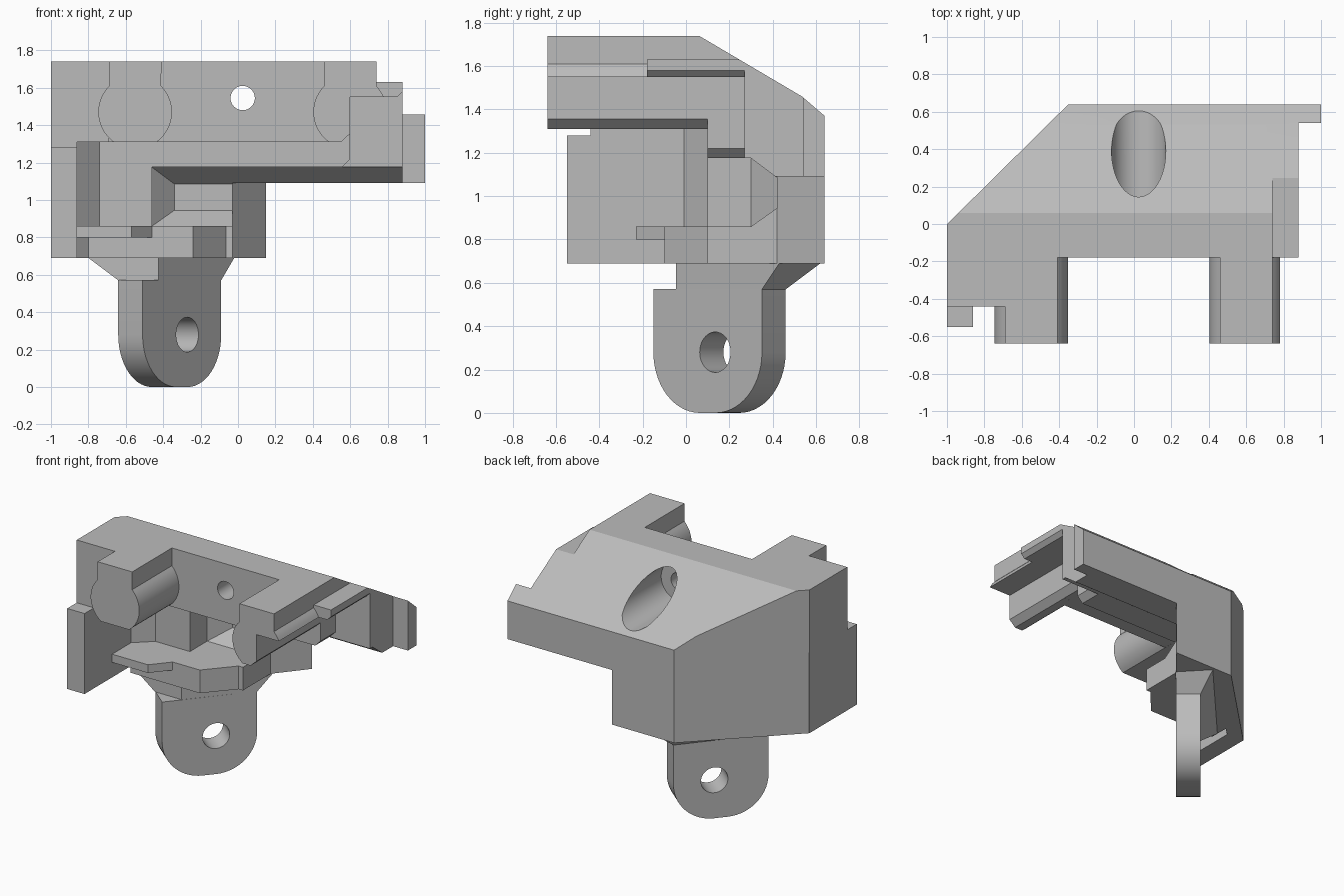
import bpy, bmesh
from math import sin, cos, radians, pi
from mathutils import Matrix, Vector

cube = bpy.data.objects.get("Cube")
if cube:
    bpy.data.objects.remove(cube, do_unlink=True)

grey = bpy.data.materials.new("plain_grey")
grey.use_nodes = True
grey.diffuse_color = (0.5, 0.5, 0.5, 1)
grey.node_tree.nodes["Principled BSDF"].inputs["Base Color"].default_value = (0.5, 0.5, 0.5, 1)


def loft(name, rings):
    """Closed solid through matching rings of 3D points."""
    bm = bmesh.new()
    rows = [[bm.verts.new(p) for p in ring] for ring in rings]
    n = len(rows[0])
    for a, b in zip(rows, rows[1:]):
        for i in range(n):
            j = (i + 1) % n
            bm.faces.new((a[i], a[j], b[j], b[i]))
    bm.faces.new(rows[0])
    bm.faces.new(rows[-1])
    bmesh.ops.recalc_face_normals(bm, faces=bm.faces)
    mesh = bpy.data.meshes.new(name)
    bm.to_mesh(mesh)
    bm.free()
    mesh.materials.append(grey)
    obj = bpy.data.objects.new(name, mesh)
    bpy.context.collection.objects.link(obj)
    return obj


def prism(name, axis, pts, lo, hi):
    """Extrude a 2D outline along the given axis."""
    place = {"x": lambda a, b, t: (t, a, b),
             "y": lambda a, b, t: (a, t, b),
             "z": lambda a, b, t: (a, b, t)}[axis]
    return loft(name, [[place(a, b, t) for a, b in pts] for t in (lo, hi)])


def box(name, x0, x1, y0, y1, z0, z1):
    return prism(name, "z", [(x0, y0), (x1, y0), (x1, y1), (x0, y1)], z0, z1)


def arc(cx, cz, r, a0, a1, n):
    return [(cx + r * cos(radians(a0 + (a1 - a0) * i / n)),
             cz + r * sin(radians(a0 + (a1 - a0) * i / n))) for i in range(n + 1)]


def rod(cx, cz, r, y0, y1):
    return prism("rod", "y", arc(cx, cz, r, 0, 352.5, 47), y0, y1)


def combine(target, other, operation):
    mod = target.modifiers.new("bool", "BOOLEAN")
    mod.operation, mod.solver, mod.object = operation, "EXACT", other
    bpy.context.view_layer.objects.active = target
    bpy.ops.object.modifier_apply(modifier=mod.name)
    bpy.data.objects.remove(other, do_unlink=True)


def cut(target, other):
    combine(target, other, "DIFFERENCE")


def add(target, other):
    combine(target, other, "UNION")


# Housing: side profile with sloped back
body = prism("housing", "x", [(-.62, .69), (-.62, 1.74), (.06, 1.74), (.535, 1.46),
                              (.64, 1.37), (.64, .69)], -1, 1)
# Diagonal corner and front setbacks
cut(body, prism("corner", "z", [(-1.1, -.1), (-.25, .74), (-1.1, .74)], .5, 2))
cut(body, box("front_gap", -.69, 1.2, -1, -.18, .5, 2))
cut(body, box("left_setback", -1.2, -.6, -1, -.44, .5, 2))
# Open right underside, ending in an angled wall
cut(body, prism("underside", "z", [(-.03, -1), (-.03, .42), (.15, .64), (.2, .7),
                                   (1.1, .7), (1.1, -1)], .5, 1.09))
# Main cavity and chamfered recess behind it
cut(body, prism("cavity", "z", [(-.86, -1), (-.86, -.01), (-.74, .1), (1.1, .1),
                                (1.1, -1)], .5, 1.31))
cut(body, loft("recess", [[(x0, y, z0), (1.1, y, z0), (1.1, y, z1), (x0, y, z1)]
                          for x0, y, z0, z1 in [(-.46, 0, .86, 1.175), (-.46, .3, .86, 1.175),
                                                (-.34, .42, .945, 1.085)]]))
# Thin side wall
add(body, box("side_wall", -1, -.86, -.55, 0, .69, 1.28))

# Two bulged front arms
for cx in (-.55, .6):
    outline = arc(cx, 1.47, .197, -54.5, 45, 14) + [(cx + .14, 1.74), (cx - .14, 1.74)]
    outline += arc(cx, 1.47, .197, 135, 234.5, 14)
    add(body, prism("arm", "y", outline, -.64, -.1))

# Side channel under the right rail, with chamfered edges
cut(body, prism("channel", "y", [(.55, 1.17), (.6, 1.22), (.6, 1.55), (.85, 1.55), (.9, 1.6),
                                 (1.1, 1.6), (1.1, 1.17)], -1, .27))
cut(body, prism("channel_edge", "y", [(.54, 1.3), (.61, 1.365), (.61, 1.3)], -1, .1))
cut(body, box("rail_step", .74, 1.2, -1, .5, 1.63, 2))
cut(body, box("end_step", .88, 1.2, -1, .54, .5, 2))

# Screw hole with a large counterbore through the slope
cut(body, rod(.025, 1.545, .065, -.5, .5))
cut(body, rod(.025, 1.545, .145, .045, 1))

# Stepped tray in the cavity
tray = prism("tray", "z", [(-.87, -.23), (-.57, -.23), (-.46, -.1), (-.24, -.1), (-.03, .14),
                           (-.03, .2), (-.7, .2), (-.87, .05)], .8, .86)
tray_base = prism("tray_base", "z", [(-.8, -.1), (-.24, -.1), (-.03, .14), (-.03, .2),
                                     (-.7, .2), (-.8, .1)], .69, .8)

# Flared neck joining the lug to the housing
neck = loft("lug_neck", [
    [(-.64, -.045, .57), (-.425, -.045, .57), (-.09, .35, .57), (-.22, .46, .57)],
    [(-.8, -.045, .69), (-.425, -.045, .69), (-.02, .43, .69), (-.2, .62, .69)]])

# Turned lug with rounded foot and cross hole
lug = prism("mounting_lug", "y", arc(-.047, .28, .28, 180, 270, 14)
            + arc(.047, .28, .28, 270, 360, 14) + [(.327, .572), (-.327, .572)], 0, .17)
cut(lug, rod(.045, .28, .093, -.5, .5))
lug.data.transform(Matrix.Translation((-.3, .1, 0)) @ Matrix.Rotation(radians(50), 4, "Z"))

# Smooth curved faces, sharp edges kept
for obj in (body, tray, tray_base, neck, lug):
    bpy.ops.object.select_all(action="DESELECT")
    obj.select_set(True)
    bpy.context.view_layer.objects.active = obj
    bpy.ops.object.shade_smooth_by_angle(angle=radians(25))
